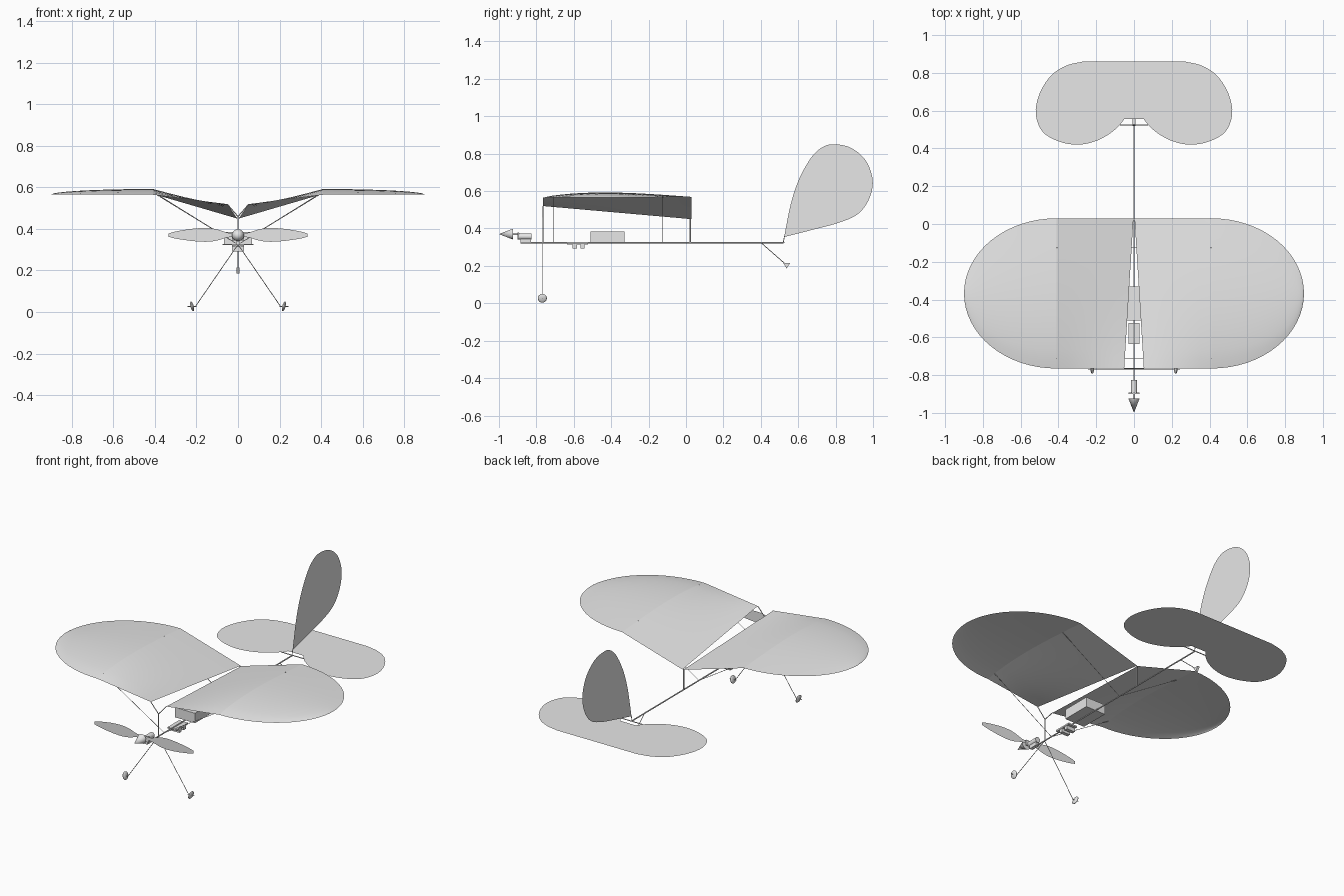
import bpy
import bmesh
from math import pi, sin, cos, sqrt, radians
from mathutils import Vector, Matrix

cube = bpy.data.objects.get("Cube")
if cube:
    bpy.data.objects.remove(cube, do_unlink=True)

GREY = (0.8, 0.8, 0.8, 1.0)
grey = bpy.data.materials.new("light_grey")
grey.use_nodes = True
grey.diffuse_color = GREY
grey.node_tree.nodes["Principled BSDF"].inputs["Base Color"].default_value = GREY


def finish(name, bm, smooth=None):
    """Turn a bmesh into a grey object, optionally smooth below an angle."""
    mesh = bpy.data.meshes.new(name)
    bm.to_mesh(mesh)
    bm.free()
    mesh.materials.append(grey)
    obj = bpy.data.objects.new(name, mesh)
    bpy.context.collection.objects.link(obj)
    if smooth:
        bpy.ops.object.select_all(action='DESELECT')
        obj.select_set(True)
        bpy.context.view_layer.objects.active = obj
        bpy.ops.object.shade_smooth_by_angle(angle=radians(smooth))
    return obj


def cone(name, a, b, r1, r2, sides=8, smooth=40):
    """Cylinder or cone running from point a to point b."""
    a, b = Vector(a), Vector(b)
    axis = b - a
    turn = axis.to_track_quat('Z', 'Y').to_matrix().to_4x4()
    bm = bmesh.new()
    bmesh.ops.create_cone(bm, cap_ends=True, segments=sides, radius1=r1, radius2=r2,
                          depth=axis.length,
                          matrix=Matrix.Translation((a + b) / 2) @ turn)
    return finish(name, bm, smooth)


def rod(name, a, b, r=0.002):
    return cone(name, a, b, r, r, 6)


def box(name, low, high):
    low, high = Vector(low), Vector(high)
    bm = bmesh.new()
    bmesh.ops.create_cube(bm, size=1, matrix=Matrix.Translation((low + high) / 2)
                          @ Matrix.Diagonal((*(high - low), 1)))
    return finish(name, bm)


def curve_through(points, steps=5):
    """Smooth open curve through 2D points."""
    pts = [Vector(p) for p in points]
    pts = [2 * pts[0] - pts[1]] + pts + [2 * pts[-1] - pts[-2]]
    out = []
    for p0, p1, p2, p3 in zip(pts, pts[1:], pts[2:], pts[3:]):
        for i in range(steps):
            t = i / steps
            out.append(0.5 * (2 * p1 + (p2 - p0) * t + (2 * p0 - 5 * p1 + 4 * p2 - p3) * t * t
                              + (3 * p1 - p0 - 3 * p2 + p3) * t ** 3))
    return out + [pts[-2]]


def sheet(name, points):
    bm = bmesh.new()
    bm.faces.new([bm.verts.new(p) for p in points])
    bmesh.ops.triangulate(bm, faces=bm.faces[:])
    return finish(name, bm)


def loft(name, rows, side):
    """Skin between rows of points, with the top facing up."""
    bm = bmesh.new()
    grid = [[bm.verts.new((p[0] * side, p[1], p[2])) for p in row] for row in rows]
    for r0, r1 in zip(grid, grid[1:]):
        for i in range(len(r0) - 1):
            quad = [r0[i], r1[i], r1[i + 1], r0[i + 1]]
            bm.faces.new(quad if side > 0 else quad[::-1])
    bmesh.ops.remove_doubles(bm, verts=bm.verts, dist=1e-5)
    return finish(name, bm, 30)


# Wing layout: front edge, rear edge, kink position and height
FRONT, REAR, KINK, TIP = -0.765, 0.03, 0.41, 0.9
MID, HALF = (FRONT + REAR) / 2, (REAR - FRONT) / 2
CHORD = [i / 16 for i in range(17)]
STICK_Z = 0.325


def wing_z(t, scale=1):
    return 0.565 + scale * (0.004 * t + 0.026 * sin(pi * t ** 0.75))


root = [Vector((0.052 - 0.049 * t, FRONT + 2 * HALF * t, 0.52 - 0.07 * t)) for t in CHORD]
kink = [Vector((KINK, FRONT + 2 * HALF * t, wing_z(t))) for t in CHORD]
inner = [[a.lerp(b, k / 6) for a, b in zip(root, kink)] for k in range(7)]
outer = []
for k in range(17):
    angle = pi / 2 * k / 16
    c = max(cos(angle), 0)
    x = KINK + (TIP - KINK) * sin(angle)
    outer.append([Vector((x, MID + HALF * c * (2 * t - 1), wing_z(t, c))) for t in CHORD])

for side, tag in ((1, "left"), (-1, "right")):
    loft(f"{tag}_inner_wing", inner, side)
    loft(f"{tag}_outer_wing", outer, side)

    # Bracing under the wing and fork at the front post
    for y, end in ((-0.71, "front"), (-0.125, "rear")):
        t = (y - FRONT) / (2 * HALF)
        rod(f"{tag}_{end}_strut", (0, y, STICK_Z), (side * KINK, y, wing_z(t)), 0.0015)
    rod(f"{tag}_post_fork", (0, -0.765, 0.46), (side * 0.052, -0.765, 0.52), 0.0025)

    # Landing gear
    hub = Vector((side * 0.221, -0.768, 0.027))
    rod(f"{tag}_gear_leg", (0, -0.768, STICK_Z), (side * 0.205, -0.768, 0.027), 0.0018)
    rod(f"{tag}_axle", (side * 0.2, -0.768, 0.027), (side * 0.243, -0.768, 0.027), 0.0018)
    bm = bmesh.new()
    bmesh.ops.create_uvsphere(bm, u_segments=20, v_segments=12, radius=1,
                              matrix=Matrix.Translation(hub)
                              @ Matrix.Rotation(side * radians(14), 4, 'Y')
                              @ Matrix.Diagonal((0.008, 0.024, 0.024, 1)))
    finish(f"{tag}_wheel", bm, 60)

    # Propeller blade, a thin upright leaf
    upper = curve_through([(0.0, 0.006), (0.05, 0.012), (0.1, 0.028), (0.15, 0.035),
                           (0.22, 0.031), (0.3, 0.018), (0.335, 0.008)])
    lower = [Vector((p.x, -p.y * 0.9)) for p in reversed(upper)]
    sheet(f"{tag}_propeller_blade",
          [(side * p.x, -0.905, 0.37 + p.y) for p in upper + lower])

# Fuselage stick and wing posts
rod("fuselage_stick", (0, -0.885, STICK_Z), (0, 0.52, STICK_Z), 0.004)
rod("front_post", (0, -0.765, STICK_Z), (0, -0.765, 0.46), 0.003)
rod("rear_post", (0, 0.022, STICK_Z), (0, 0.022, 0.452), 0.004)

# Spinner, shaft and motor
cone("spinner", (0, -0.925, 0.37), (0, -1.0, 0.37), 0.029, 0.0, 20)
cone("propeller_shaft", (0, -0.93, 0.37), (0, -0.89, 0.37), 0.006, 0.006, 10)
cone("motor", (0, -0.9, 0.357), (0, -0.826, 0.357), 0.017, 0.017, 16)
box("gearbox_plate", (-0.028, -0.9, 0.345), (0.028, -0.893, 0.378))
box("motor_mount", (-0.01, -0.885, 0.322), (0.01, -0.83, 0.345))

# Battery and the two control units below the stick
box("battery", (-0.067, -0.51, 0.325), (0.067, -0.33, 0.385))
box("servo_tray", (-0.03, -0.635, 0.314), (0.03, -0.525, 0.323))
for y, tag in ((-0.595, "front"), (-0.553, "rear")):
    box(f"{tag}_servo", (-0.028, y - 0.011, 0.292), (0.028, y + 0.011, 0.315))

# Tailplane with a notch at its front
half = curve_through([(0.27, 0.86), (0.36, 0.838), (0.44, 0.785), (0.5, 0.69), (0.52, 0.585),
                      (0.485, 0.49), (0.4, 0.438), (0.295, 0.42), (0.19, 0.444),
                      (0.1, 0.5), (0.04, 0.57), (0.0, 0.625)])
other = [Vector((-p.x, p.y)) for p in reversed(half[:-1])]
sheet("tailplane", [(p.x, p.y, STICK_Z) for p in reversed(half + other)])
rod("tail_crossbar", (-0.075, 0.525, STICK_Z), (0.075, 0.525, STICK_Z), 0.003)

# Teardrop rudder
fin = curve_through([(0.525, 0.355), (0.56, 0.53), (0.605, 0.665), (0.67, 0.78), (0.73, 0.835),
                     (0.79, 0.85), (0.88, 0.832), (0.96, 0.765), (0.998, 0.66), (0.98, 0.56),
                     (0.92, 0.478), (0.82, 0.432), (0.68, 0.394), (0.525, 0.355)])
sheet("rudder", [(0, p.x, p.y) for p in fin[:-1]])
rod("rudder_post", (0, 0.52, STICK_Z), (0, 0.527, 0.36), 0.002)

# Tail wheel, a three-sided disc on a sloping wire
rod("tail_wire", (0, 0.4, STICK_Z), (0, 0.537, 0.205), 0.002)
bm = bmesh.new()
corners = [(0.52, 0.215), (0.556, 0.215), (0.538, 0.186)]
rings = [[bm.verts.new((x, y, z)) for y, z in corners] for x in (-0.007, 0.007)]
bm.faces.new(rings[0][::-1])
bm.faces.new(rings[1])
for i in range(3):
    j = (i + 1) % 3
    bm.faces.new((rings[0][i], rings[0][j], rings[1][j], rings[1][i]))
bmesh.ops.recalc_face_normals(bm, faces=bm.faces[:])
finish("tail_wheel", bm)
